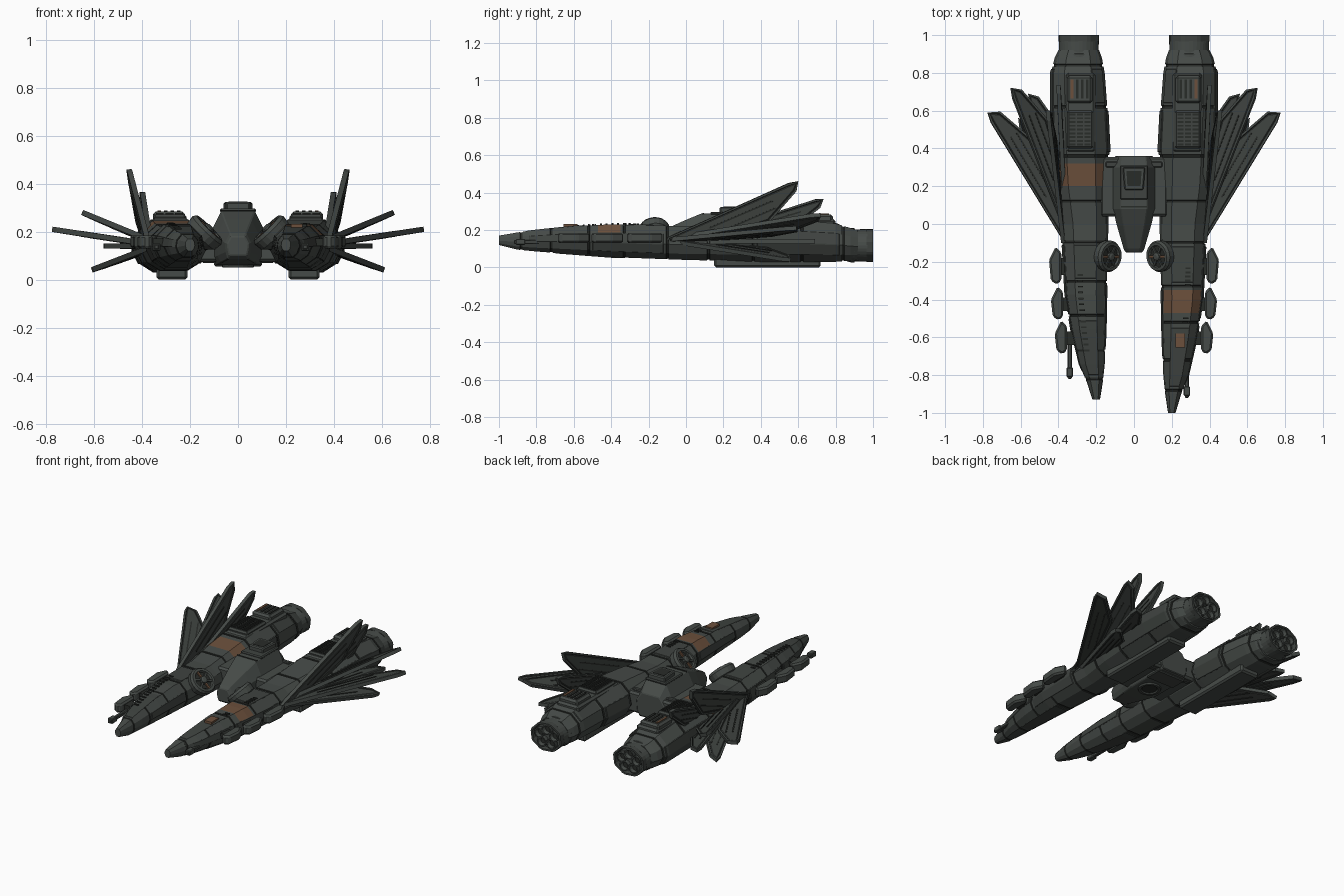
import bpy, bmesh
from math import sin, cos, pi, tau
from mathutils import Vector

if "Cube" in bpy.data.objects:
    bpy.data.objects.remove(bpy.data.objects["Cube"])


def material(name, rgb):
    m = bpy.data.materials.new(name)
    m.use_nodes = True
    m.diffuse_color = (*rgb, 1)
    b = m.node_tree.nodes["Principled BSDF"]
    b.inputs["Base Color"].default_value = (*rgb, 1)
    b.inputs["Roughness"].default_value = 0.8
    return m


MATS = [material("hull_grey", (0.062, 0.071, 0.065)),
        material("seam_dark", (0.022, 0.025, 0.022)),
        material("rust_brown", (0.15, 0.08, 0.045)),
        material("plate_grey", (0.05, 0.057, 0.052))]
HULL, DARK, RUST, PLATE = range(4)


def finish(name, bm, mat=None, bevel=0):
    bmesh.ops.recalc_face_normals(bm, faces=bm.faces[:])
    if mat is not None:
        for f in bm.faces:
            f.material_index = mat
    me = bpy.data.meshes.new(name)
    bm.to_mesh(me)
    bm.free()
    for m in MATS:
        me.materials.append(m)
    ob = bpy.data.objects.new(name, me)
    bpy.context.collection.objects.link(ob)
    if bevel:
        mod = ob.modifiers.new("edge", "BEVEL")
        mod.width, mod.segments = bevel, 1
    return ob


def loft(name, sections, mat=HULL, rule=None, bevel=0):
    """Skin closed rings of points, capped at both ends."""
    bm = bmesh.new()
    rings = [[bm.verts.new(p) for p in s] for s in sections]
    n = len(rings[0])
    for a, b in zip(rings, rings[1:]):
        for i in range(n):
            j = (i + 1) % n
            bm.faces.new((a[i], a[j], b[j], b[i]))
    bm.faces.new(rings[0])
    bm.faces.new(rings[-1])
    bmesh.ops.recalc_face_normals(bm, faces=bm.faces[:])
    for f in bm.faces:
        f.normal_update()
        f.material_index = rule(f.calc_center_median(), f.normal) if rule else mat
    return finish(name, bm, None, bevel)


def prism(name, pts, shift, mat=HULL, bevel=0):
    shift = Vector(shift)
    return loft(name, [pts, [Vector(p) + shift for p in pts]], mat, None, bevel)


def box(name, x0, x1, y0, y1, z0, z1, mat=HULL, bevel=0.0):
    return prism(name, [(x0, y0, z0), (x1, y0, z0), (x1, y1, z0), (x0, y1, z0)],
                 (0, 0, z1 - z0), mat, bevel)


def turned(name, origin, axis, profile, n=24, mat=HULL, squash=1.0, teeth=0):
    """Revolve (distance, radius) pairs round an axis."""
    axis = Vector(axis).normalized()
    u = Vector((0, 1, 0)) if abs(axis.y) < 0.5 else Vector((1, 0, 0))
    u = (u - axis * u.dot(axis)).normalized()
    v = axis.cross(u)
    rings = []
    for d, r in profile:
        rings.append([Vector(origin) + axis * d
                      + (u * cos(tau * i / n) + v * sin(tau * i / n) * squash) * r
                      * (1 - teeth * (i % 4 < 2)) for i in range(n)])
    return loft(name, rings, mat)


# Hull stations: y, inner x, outer x, bottom z, top z
STATIONS = [(-1, .18, .22, .12, .17), (-.9, .165, .25, .095, .187), (-.8, .155, .29, .085, .2),
            (-.6, .148, .335, .07, .22), (-.4, .145, .365, .055, .23), (0, .135, .385, .04, .22),
            (.2, .13, .42, .035, .235), (.4, .13, .435, .03, .25), (.6, .14, .44, .03, .25),
            (.8, .155, .44, .03, .235), (.88, .17, .42, .035, .21), (.92, .185, .4, .04, .2)]
RIM = [(-.5, 1), (.5, 1), (.9, .5), (1, -.1), (.8, -.65), (.4, -1),
       (-.4, -1), (-.8, -.65), (-1, -.1), (-.9, .5)]
SEAMS = [-.88, -.72, -.52, -.33, -.1, .12, .36, .62, .84]
PATCHES = {1: [(-.47, -.35)], -1: [(.2, .32)]}


def section(y, s, scale=1.0, pick=range(10)):
    for a, b in zip(STATIONS, STATIONS[1:]):
        if a[0] <= y <= b[0]:
            t = (y - a[0]) / (b[0] - a[0])
            _, x0, x1, z0, z1 = [p + (q - p) * t for p, q in zip(a, b)]
            break
    cx, cz, hw, hh = (x0 + x1) / 2, (z0 + z1) / 2, (x1 - x0) / 2, (z1 - z0) / 2
    yy = y * 0.93 if s < 0 and y < 0 else y      # the right prow is shorter
    return [Vector((s * (cx + RIM[i][0] * hw * scale), yy, cz + RIM[i][1] * hh * scale))
            for i in pick]


def hull(name, s):
    cuts = [(st[0], 1) for st in STATIONS]
    for y in SEAMS:
        cuts += [(y - .007, 1), (y - .005, .95), (y + .005, .95), (y + .007, 1)]
    for a, b in PATCHES[s]:
        cuts += [(a, 1), (b, 1)]
    k = 0.93 if s < 0 else 1

    def rule(c, n):
        y = c.y / k if c.y < 0 else c.y
        if any(abs(y - q) < .0068 for q in SEAMS):
            return DARK
        if n.z > .3 and any(a < y < b for a, b in PATCHES[s]):
            return RUST
        return HULL
    loft(name, [section(y, s, sc) for y, sc in sorted(cuts)], rule=rule)


def armour(name, s, pick, y0, y1, scale=1.04, mat=PLATE):
    """Plate that follows part of the hull rim."""
    ys = [y0] + [st[0] for st in STATIONS if y0 < st[0] < y1] + [y1]
    rings = [section(y, s, scale, pick) + section(y, s, .95, pick[::-1]) for y in ys]
    loft(name, rings, mat, None, .003)


def fin(name, s, front, tip, rear, width, tip_w, thick=.022):
    f, t, r = Vector(front), Vector(tip), Vector(rear)
    a = (t - f).normalized()
    n = (r - f) - a * (r - f).dot(a)
    n.normalize()
    span = (t - f).length
    pts = [f, f + a * span * .93 - n * .012, t, t - a * .03 + n * tip_w,
           t - a * span * .3 + n * width, f + a * span * .42 + n * width * .85,
           f + n * .03]
    nrm = a.cross(n) * thick
    flip = lambda p: Vector((p.x * s, p.y, p.z))
    bm = bmesh.new()
    low = [bm.verts.new(flip(p - nrm / 2)) for p in pts]
    high = [bm.verts.new(flip(p + nrm / 2)) for p in pts]
    big = [bm.faces.new(low), bm.faces.new(high)]
    for i in range(len(pts)):
        j = (i + 1) % len(pts)
        bm.faces.new((low[i], low[j], high[j], high[i]))
    bmesh.ops.recalc_face_normals(bm, faces=bm.faces[:])
    # rim, dark groove, then raised centre panel
    bmesh.ops.inset_individual(bm, faces=big, thickness=.011)
    groove = bmesh.ops.inset_individual(bm, faces=big, thickness=.004, depth=-.005)["faces"]
    for g in groove:
        g.material_index = DARK
    bmesh.ops.inset_individual(bm, faces=big, thickness=.004, depth=.003)
    for b in big:
        b.material_index = PLATE
    finish(name, bm)
    # slim ribs down the blade
    for k in (.3, .6):
        p = f + a * span * .3 + n * width * k
        q = f + a * span * .78 + n * width * k
        w = n * .004
        ring = [flip(v - nrm * .56) for v in (p - w, p + w, q + w, q - w)]
        d = flip(nrm * 1.12)
        prism(name + "_rib", ring, d, DARK)


# Fins: name, front root, tip, rear root, width, tip width
FINS = [("upper_fin", (.375, -.1, .16), (.455, .6, .46), (.40, .4, .13), .14, .045),
        ("rear_upper_fin", (.37, .15, .19), (.40, .735, .365), (.39, .6, .17), .10, .04),
        ("high_side_fin", (.38, .0, .17), (.65, .72, .28), (.40, .5, .17), .13, .05),
        ("wide_side_fin", (.38, -.08, .15), (.775, .59, .21), (.40, .42, .15), .13, .06),
        ("inner_side_fin", (.38, .05, .14), (.56, .69, .14), (.40, .55, .14), .11, .05),
        ("lower_fin", (.38, -.03, .13), (.61, .56, .04), (.40, .45, .11), .12, .05)]

for s, side in ((1, "left"), (-1, "right")):
    def sbox(name, x0, x1, *rest, **kw):
        return box(side + "_" + name, *sorted((s * x0, s * x1)), *rest, **kw)

    hull(side + "_hull", s)
    for name, *spec in FINS:
        fin(side + "_" + name, s, *spec)

    # Armour plating along the hull
    for name, pick, y0, y1 in [("prow_spine", [0, 1], -.86, -.55), ("mid_spine", [0, 1], -.31, -.12),
                               ("prow_cheek", [2, 3], -.84, -.54), ("fore_flank", [2, 3, 4], -.5, -.12),
                               ("inner_prow", [8, 9], -.7, -.35), ("inner_flank", [8, 9], .14, .34),
                               ("aft_inner", [7, 8, 9], .38, .6), ("aft_outer", [2, 3, 4], .38, .82),
                               ("keel_fore", [5, 6], -.7, -.35), ("aft_deck", [9, 0], .64, .82)]:
        armour(side + "_" + name, s, pick, y0, y1)

    # Dark vent strip on the prow deck
    for i in range(14):
        y = -.52 + i * .022 if s > 0 else -.72 + i * .033
        c = section(y, s)[1] * .75 + section(y, s)[0] * .25
        if s < 0 or y < -.48 or y > -.34:
            box(side + "_prow_slot", c.x - .014, c.x + .014, c.y - .005, c.y + .005,
                c.z - .01, c.z + .008, DARK)

    # Aft deck housings with slats
    sbox("deck_base", .205, .36, .38, .8, .2, .258, bevel=.012)
    sbox("vent_housing", .22, .355, .64, .785, .24, .284, bevel=.012)
    sbox("grille_housing", .215, .355, .40, .6, .24, .272, bevel=.01, mat=PLATE)
    for i in range(4):
        x = .247 + i * .027
        sbox("vent_slat", x - .007, x + .007, .665, .765, .28, .289, mat=RUST if i == 3 else DARK)
    for i in range(9):
        y = .42 + i * .02
        for x in (.23, .27, .31):
            sbox("grille_bar", x, x + .032, y - .005, y + .005, .26, .277, mat=DARK)

    # Belly skid
    prism(side + "_belly_skid", [(s * .21, .15, .0), (s * .34, .15, 0), (s * .34, .72, 0), (s * .21, .72, 0)],
          (0, 0, .06), HULL, .01)

    # Outboard pods and their pylons
    for x, y0, y1 in ((.385, -.32, -.12), (.375, -.51, -.33), (.355, -.69, -.51)):
        shape = [(x, y0 + .02), (x + .025, y0), (x + .055, y0 + .02), (x + .065, y1 - .07),
                 (x + .03, y1), (x, y1 - .03)]
        prism(side + "_pod", [(s * p, q, .13) for p, q in shape], (0, 0, .055), HULL, .01)
        sbox("pod_pylon", x - .05, x + .02, y0 + .05, y1 - .06, .14, .172, mat=DARK)
    gx, gy = (.28, -.92) if s > 0 else (.34, -.82)
    sbox("gun_barrel", gx - .011, gx + .011, gy, gy + .25, .125, .147, mat=PLATE, bevel=.004)
    sbox("gun_muzzle", gx - .017, gx + .017, gy + .01, gy + .06, .12, .152, bevel=.004)

    # Tilted sensor dish on the inner side
    o, ax = Vector((s * .14, -.17, .195)), Vector((s * -.7, -.1, .72)).normalized()
    turned(side + "_dish", o, ax, [(-.05, .05), (-.02, .08), (.015, .084), (.03, .075), (.03, .06), (.018, .055)],
           20, HULL)
    turned(side + "_dish_well", o, ax, [(.01, .054), (.0195, .053)], 20, DARK)
    turned(side + "_dish_hub", o, ax, [(.01, .026), (.034, .022), (.04, .012)], 12, HULL)
    u = Vector((0, 1, 0)).cross(ax).normalized()
    w = ax.cross(u)
    for i in range(6):
        d = u * cos(i * pi / 3) + w * sin(i * pi / 3)
        e = ax.cross(d) * .006
        base = o + ax * .014
        prism(side + "_dish_spoke", [base + d * .02 - e, base + d * .02 + e, base + d * .06 + e, base + d * .06 - e],
              ax * .014, RUST if i % 3 == 0 else PLATE)

    # Engine collar with toothed rim and nozzle cluster
    e = (s * .292, 0, .118)
    turned(side + "_engine", e, (0, 1, 0), [(.86, .105), (.885, .112), (.9, .112), (.903, .104), (.97, .106)],
           32, HULL, .82)
    turned(side + "_engine_rim", e, (0, 1, 0), [(.965, .11), (1, .11), (1, .097), (.95, .09)],
           32, PLATE, .82, .04)
    for i in range(5):
        q = tau * i / 5 + pi / 2
        c = (s * .292 + cos(q) * .055, 0, .118 + sin(q) * .046)
        turned(side + "_nozzle", c, (0, 1, 0), [(.94, .026), (.985, .032), (.998, .032), (.998, .025), (.975, .018)],
               12, HULL)
        turned(side + "_nozzle_core", c, (0, 1, 0), [(.97, .017), (.979, .017)], 12, DARK)

# Small rust panel on the left prow and a rust chip on the wide fin
box("prow_rust_panel", .22, .27, -.655, -.58, .2, .232, RUST)

# Central command body: y, half width, bottom z, top z
body = []
for y, w, z0, z1 in ((-.15, .045, .1, .18), (-.13, .055, .085, .195), (-.01, .09, .07, .25),
                     (.08, .112, .06, .287), (.3, .112, .06, .287), (.36, .1, .07, .22)):
    m = z0 + (z1 - z0) * .62
    body.append([(-w * .62, y, z1), (w * .62, y, z1), (w, y, m), (w * .95, y, z0 + .03),
                 (w * .8, y, z0), (-w * .8, y, z0), (-w * .95, y, z0 + .03), (-w, y, m)])
loft("command_body", body, HULL, None, .004)
box("cross_bridge", -.18, .18, .04, .355, .075, .205, HULL, .012)
box("bridge_rib", -.15, .15, .3, .33, .07, .215, PLATE, .005)
box("cabin_roof", -.075, .075, .13, .31, .28, .297, PLATE, .006)
prism("cabin_top", [(-.05, .18, .29), (.05, .18, .29), (.06, .3, .29), (-.06, .3, .29)], (0, 0, .034), HULL, .006)
prism("roof_inset", [(-.035, .2, .322), (.035, .2, .322), (.04, .28, .322), (-.04, .28, .322)], (0, 0, .004), DARK)
box("body_seam", -.07, .07, .088, .096, .28, .2905, DARK)
turned("belly_hatch", (0, .14, .07), (0, 0, -1), [(0, .07), (.02, .065), (.02, .05), (.012, .045)], 20, PLATE)
turned("hatch_core", (0, .14, .07), (0, 0, -1), [(.005, .045), (.014, .044)], 20, DARK)
box("belly_plate", -.1, .1, .23, .34, .055, .08, PLATE, .006)
